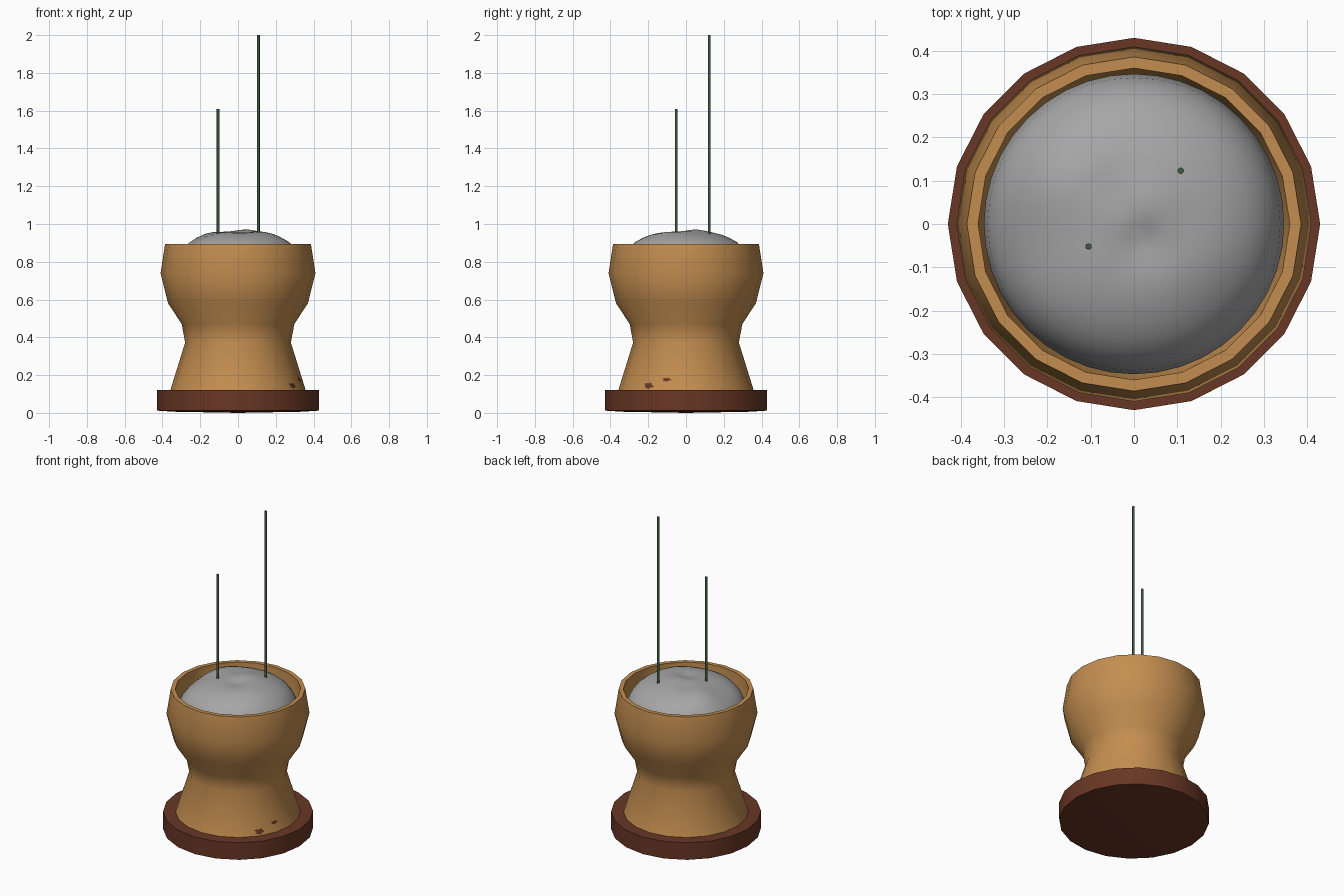
import bpy, bmesh, math

if "Cube" in bpy.data.objects:
    bpy.data.objects.remove(bpy.data.objects["Cube"])

SIDES = 20


def material(name, rgb):
    m = bpy.data.materials.new(name)
    m.diffuse_color = (*rgb, 1)
    m.use_nodes = True
    m.node_tree.nodes["Principled BSDF"].inputs["Base Color"].default_value = m.diffuse_color
    return m


clay = material("orange_clay", (0.55, 0.27, 0.08))
brown = material("red_brown", (0.14, 0.038, 0.018))
ash_grey = material("ash_grey", (0.38, 0.38, 0.38))
green = material("dark_green", (0.05, 0.10, 0.05))


def finish(name, bm, mat, angle=35):
    bmesh.ops.recalc_face_normals(bm, faces=bm.faces)
    me = bpy.data.meshes.new(name)
    bm.to_mesh(me)
    bm.free()
    me.materials.append(mat)
    ob = bpy.data.objects.new(name, me)
    bpy.context.collection.objects.link(ob)
    bpy.ops.object.select_all(action='DESELECT')
    bpy.context.view_layer.objects.active = ob
    ob.select_set(True)
    bpy.ops.object.shade_smooth_by_angle(angle=math.radians(angle))
    return ob


def lathe(profile, sides=SIDES, bump=None):
    """Spin (radius, z) points round z; radius 0 makes a pole."""
    bm = bmesh.new()
    rings = []
    for r, z in profile:
        ring = []
        for i in range(sides if r else 1):
            a = 2 * math.pi * i / sides
            x, y = r * math.cos(a), r * math.sin(a)
            ring.append(bm.verts.new((x, y, z + (bump(x, y) if bump else 0))))
        rings.append(ring)
    for p, q in zip(rings, rings[1:]):
        for i in range(sides):
            j = (i + 1) % sides
            quad = [p[i % len(p)], p[j % len(p)], q[j % len(q)], q[i % len(q)]]
            bm.faces.new(list(dict.fromkeys(quad)))
    return bm


# Round foot with a faintly domed underside
finish("base", lathe([(0, 0), (0.33, 0.006), (0.43, 0.012), (0.43, 0.12), (0, 0.12)]), brown)

# Waisted bowl, outside then inside
finish("bowl", lathe([(0, 0.115), (0.36, 0.115), (0.28, 0.372), (0.298, 0.47),
                      (0.37, 0.58), (0.41, 0.74), (0.386, 0.895), (0.36, 0.895),
                      (0.358, 0.74), (0.32, 0.62), (0, 0.62)]), clay)


# Uneven heap of ash
def dent(x, y, cx, cy, size, height):
    return height * math.exp(-((x - cx) ** 2 + (y - cy) ** 2) / size ** 2)


def ash_bump(x, y):
    return (dent(x, y, 0.02, -0.04, 0.05, -0.015) + dent(x, y, 0.03, 0.04, 0.08, 0.014)
            + dent(x, y, -0.17, 0.10, 0.09, 0.010) + dent(x, y, -0.05, 0.08, 0.05, -0.010)
            + dent(x, y, 0.16, -0.10, 0.10, 0.008) + dent(x, y, -0.28, -0.05, 0.12, -0.02))


finish("ash", lathe([(0, 0.958), (0.035, 0.958), (0.07, 0.958), (0.11, 0.956), (0.15, 0.951),
                     (0.19, 0.942), (0.23, 0.926), (0.265, 0.907), (0.295, 0.882),
                     (0.32, 0.85), (0.338, 0.81), (0.347, 0.75), (0.335, 0.68), (0, 0.68)],
                    40, ash_bump), ash_grey, 60)

# Two thin sticks
for label, x, y, top in (("short", -0.105, -0.052, 1.61), ("tall", 0.108, 0.123, 2.0)):
    bm = lathe([(0, 0.85), (0.0075, 0.85), (0.0075, top), (0, top)], 8)
    bmesh.ops.translate(bm, verts=bm.verts, vec=(x, y, 0))
    finish(label + "_stick", bm, green, 50)


# Chipped paint: thin ragged plates following the facets of the lower wall
def wall_point(y, z):
    r = 0.36 + (z - 0.115) / 0.257 * (0.28 - 0.36)
    a = math.asin(y / r)
    step = 2 * math.pi / SIDES
    r = r * math.cos(step / 2) / math.cos(a % step - step / 2) + 0.002
    return r * math.cos(a), r * math.sin(a), z


chips = {
    "large_chip": (-0.198, 0.144, 0.026, 0.018),
    "side_chip": (-0.102, 0.176, 0.025, 0.011),
}
ragged = [1, 0.7, 1.1, 0.65, 0.9, 1.05, 0.6, 1, 0.75, 1.1, 0.6, 0.95]
for name, (cy, cz, w, h) in chips.items():
    bm = bmesh.new()
    mid = bm.verts.new(wall_point(cy, cz))
    rim = []
    for i, k in enumerate(ragged):
        a = 2 * math.pi * i / len(ragged)
        rim.append(bm.verts.new(wall_point(cy + w * k * math.cos(a), cz + h * k * math.sin(a))))
    for i in range(len(rim)):
        bm.faces.new((mid, rim[i], rim[(i + 1) % len(rim)]))
    bm.normal_update()
    ob = finish(name, bm, brown)
    if ob.data.polygons[0].normal.x < 0:
        ob.data.flip_normals()
